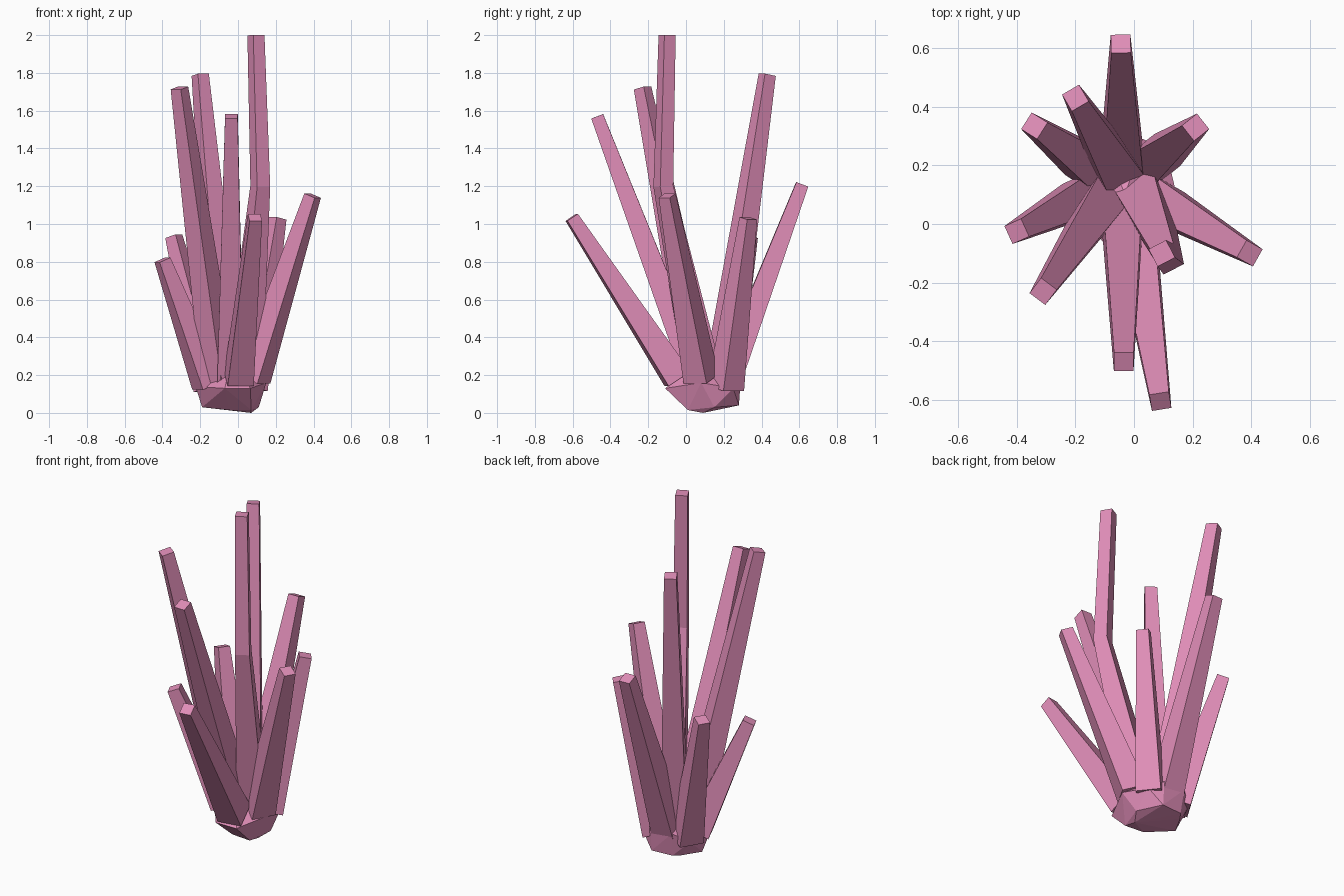
import bpy, bmesh
from mathutils import Vector

if "Cube" in bpy.data.objects:
    bpy.data.objects.remove(bpy.data.objects["Cube"])

pink = bpy.data.materials.new("coral_pink")
pink.diffuse_color = (0.75, 0.27, 0.48, 1)
pink.use_nodes = True
pink.node_tree.nodes["Principled BSDF"].inputs["Base Color"].default_value = pink.diffuse_color


def finish(bm, name):
    bmesh.ops.recalc_face_normals(bm, faces=bm.faces)
    mesh = bpy.data.meshes.new(name)
    bm.to_mesh(mesh)
    bm.free()
    mesh.materials.append(pink)
    obj = bpy.data.objects.new(name, mesh)
    bpy.context.collection.objects.link(obj)


def branch(name, path, widths):
    """Tapered four-sided stalk through the path points."""
    pts = [Vector(p) for p in path]
    out = pts[-1] - Vector((-0.03, 0.14, 0))
    side = Vector((out.y, -out.x, 0)).normalized()
    bm = bmesh.new()
    rings = []
    for i, (p, w) in enumerate(zip(pts, widths)):
        d = (pts[min(i + 1, len(pts) - 1)] - pts[max(i - 1, 0)]).normalized()
        u = (side - d * side.dot(d)).normalized()
        v = u.cross(d)
        h = w / 2
        rings.append([bm.verts.new(p + u * a * h + v * b * h)
                      for a, b in ((-1, -1), (1, -1), (1, 1), (-1, 1))])
    for r, s in zip(rings, rings[1:]):
        for k in range(4):
            bm.faces.new((r[k], r[(k + 1) % 4], s[(k + 1) % 4], s[k]))
    bm.faces.new(rings[0])
    bm.faces.new(rings[-1])
    finish(bm, name)


# Straight branches: root centre and tip centre
straight = {
    "back_branch": ((-0.04, 0.22, 0.17), (-0.045, 0.615, 1.21)),
    "tall_back_branch": ((-0.06, 0.19, 0.2), (-0.2, 0.43, 1.79)),
    "back_left_branch": ((-0.14, 0.19, 0.13), (-0.34, 0.335, 0.935)),
    "back_right_branch": ((0.06, 0.21, 0.13), (0.21, 0.33, 1.03)),
    "left_branch": ((-0.155, 0.1, 0.15), (-0.4, -0.025, 0.81)),
    "tall_left_branch": ((-0.1, 0.08, 0.17), (-0.31, -0.23, 1.72)),
    "tall_front_branch": ((-0.04, 0.06, 0.17), (-0.035, -0.47, 1.57)),
    "front_branch": ((0.005, -0.045, 0.18), (0.09, -0.605, 1.035)),
    "right_branch": ((0.08, 0.08, 0.18), (0.395, -0.1, 1.15)),
}
for name, path in straight.items():
    branch(name, path, (0.14, 0.067))

# Tallest branch bends upright halfway
branch("bent_tall_branch",
       [(0.03, 0.09, 0.2), (0.118, -0.12, 1.2), (0.095, -0.1, 2.0)],
       (0.15, 0.078, 0.067))

# Faceted base that the branches grow from
bm = bmesh.new()
for p in [(0.07, 0.09, 0), (-0.05, 0.02, 0.015), (0.07, 0.01, 0.015),
          (-0.19, 0.12, 0.03), (-0.13, 0.23, 0.035), (-0.1, 0.27, 0.04),
          (0.03, 0.28, 0.04), (0.11, 0.15, 0.03),
          (-0.07, -0.11, 0.13), (0.065, -0.11, 0.13),
          (0.15, 0.08, 0.16), (0.11, 0.25, 0.13), (0.03, 0.29, 0.18),
          (-0.11, 0.29, 0.18), (-0.19, 0.23, 0.13), (-0.225, 0.1, 0.14),
          (-0.03, 0.1, 0.3)]:
    bm.verts.new(p)
bmesh.ops.convex_hull(bm, input=bm.verts)
finish(bm, "base")
